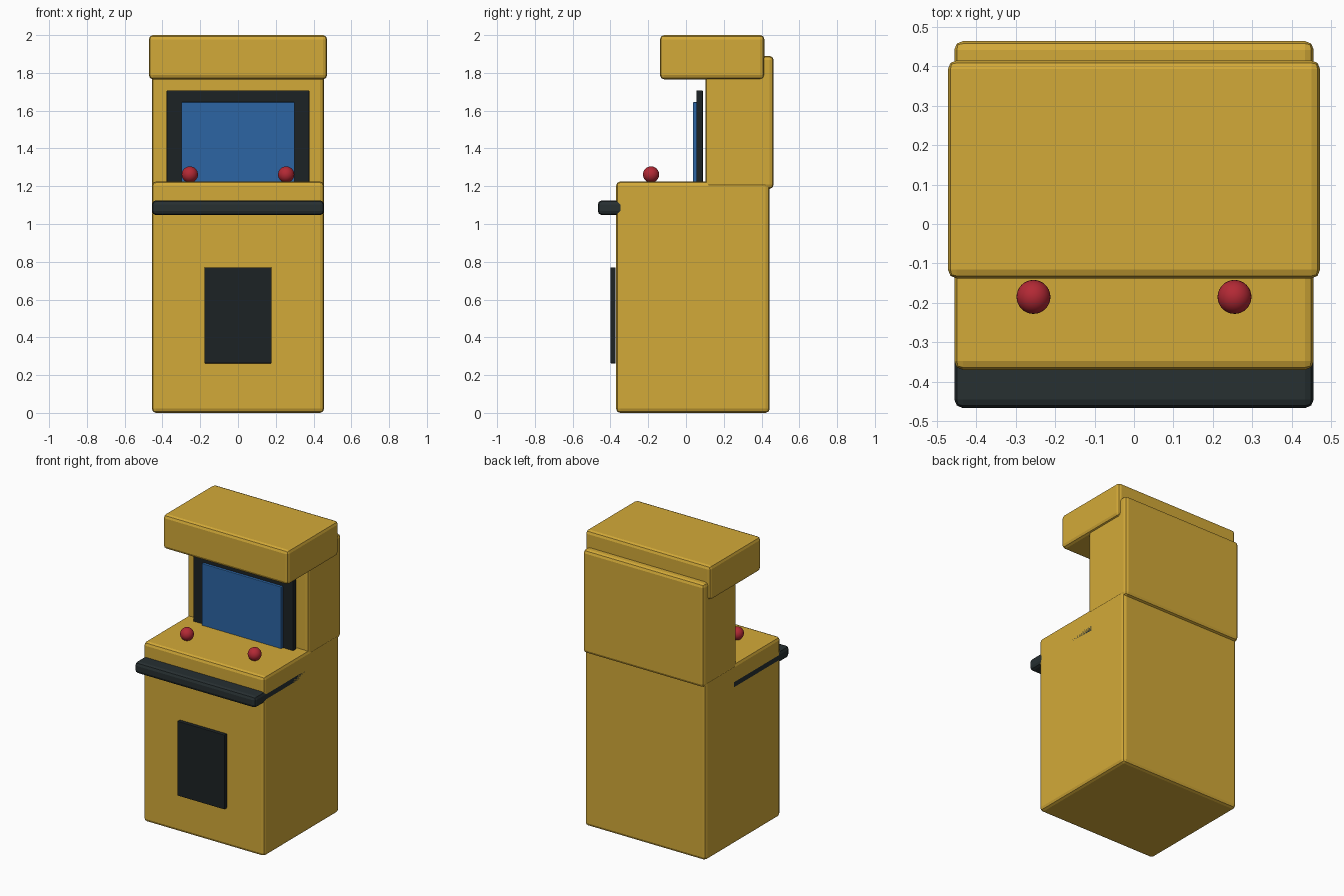
import bpy

if "Cube" in bpy.data.objects:
    bpy.data.objects.remove(bpy.data.objects["Cube"])


def material(name, rgb):
    m = bpy.data.materials.new(name)
    m.diffuse_color = (*rgb, 1)
    m.use_nodes = True
    m.node_tree.nodes["Principled BSDF"].inputs["Base Color"].default_value = m.diffuse_color
    return m


GOLD = material("gold_paint", (0.65, 0.40, 0.04))
BLACK = material("black_panel", (0.012, 0.016, 0.018))
RUBBER = material("dark_trim", (0.02, 0.029, 0.031))
BLUE = material("blue_screen", (0.025, 0.13, 0.37))
RED = material("red_plastic", (0.45, 0.022, 0.035))


def box(name, xh, y, z, mat, bevel):
    """Bevelled box centred on x, given half width and y/z ranges."""
    bpy.ops.mesh.primitive_cube_add(
        size=1, location=(0, (y[0] + y[1]) / 2, (z[0] + z[1]) / 2))
    ob = bpy.context.object
    ob.name = name
    ob.scale = (2 * xh, y[1] - y[0], z[1] - z[0])
    bpy.ops.object.transform_apply(location=False, rotation=False, scale=True)
    ob.data.materials.append(mat)
    mod = ob.modifiers.new("soft_edges", 'BEVEL')
    mod.width = bevel
    mod.segments = 2
    return ob


# Cabinet body
box("lower_cabinet", 0.456, (-0.37, 0.443), (0, 1.225), GOLD, 0.022)
box("upper_cabinet", 0.456, (0.103, 0.464), (1.186, 1.89), GOLD, 0.022)
box("marquee_hood", 0.472, (-0.138, 0.415), (1.766, 2.0), GOLD, 0.022)

# Control shelf running through the cabinet, its front edge projecting
box("control_shelf", 0.456, (-0.467, 0.155), (1.047, 1.125), RUBBER, 0.022)

# Screen and its surround
box("screen_bezel", 0.378, (0.055, 0.09), (1.14, 1.708), BLACK, 0.006)
box("screen", 0.30, (0.037, 0.062), (1.19, 1.645), BLUE, 0.004)

# Coin door
box("coin_door", 0.178, (-0.40, -0.372), (0.262, 0.77), BLACK, 0.004)

# Joystick balls
for side, x in (("left", -0.255), ("right", 0.255)):
    bpy.ops.mesh.primitive_uv_sphere_add(
        segments=32, ring_count=16, radius=0.043, location=(x, -0.185, 1.262))
    ball = bpy.context.object
    ball.name = side + "_joystick_ball"
    ball.data.materials.append(RED)
    bpy.ops.object.shade_smooth()
